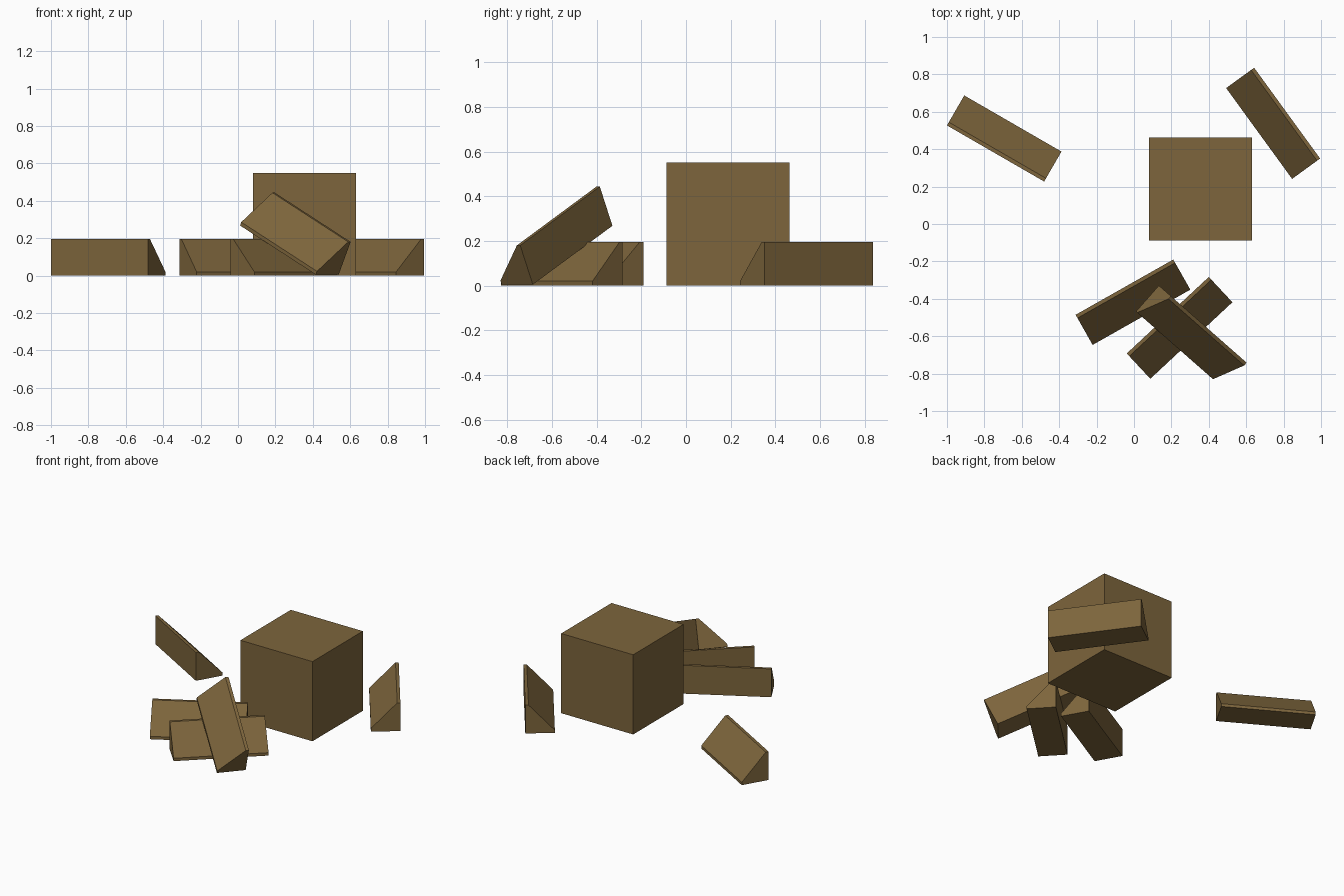
import bpy, bmesh
from math import radians
from mathutils import Euler

if "Cube" in bpy.data.objects:
    bpy.data.objects.remove(bpy.data.objects["Cube"])

wood = bpy.data.materials.new("brown_wood")
wood.diffuse_color = (0.205, 0.13, 0.045, 1)
wood.use_nodes = True
wood.node_tree.nodes["Principled BSDF"].inputs["Base Color"].default_value = wood.diffuse_color


def add_object(name, bm):
    bmesh.ops.recalc_face_normals(bm, faces=bm.faces)
    me = bpy.data.meshes.new(name)
    bm.to_mesh(me)
    bm.free()
    me.materials.append(wood)
    ob = bpy.data.objects.new(name, me)
    bpy.context.collection.objects.link(ob)
    return ob


def split_log(name, origin, yaw, pitch=0):
    """Wedge-shaped log: upright face at local y=0, sloping down towards +y."""
    length, w, h, lip = 0.60, 0.185, 0.195, 0.02
    profile = [(0, 0), (w, 0), (w, lip), (lip, h), (0, h)]
    bm = bmesh.new()
    face = bm.faces.new([bm.verts.new((0, y, z)) for y, z in profile])
    ext = bmesh.ops.extrude_face_region(bm, geom=[face], use_keep_orig=True)
    moved = [v for v in ext["geom"] if isinstance(v, bmesh.types.BMVert)]
    bmesh.ops.translate(bm, verts=moved, vec=(length, 0, 0))
    ob = add_object(name, bm)
    ob.location = origin
    ob.rotation_euler = Euler((0, radians(-pitch), radians(yaw)))


# chopping block
bm = bmesh.new()
bmesh.ops.create_cube(bm, size=0.55)
add_object("chopping_block", bm).location = (0.355, 0.187, 0.275)

# loose split logs lying flat
split_log("left_log", (-1.0, 0.527, 0), -30)
split_log("right_log", (0.995, 0.35, 0), 126)
split_log("pile_log_back", (0.21, -0.19, 0), -150.5)
split_log("pile_log_front", (0.40, -0.283, 0), -137)

# log leaning across the pile
split_log("leaning_log", (0.538, -0.685, 0.005), 138.7, 26)
